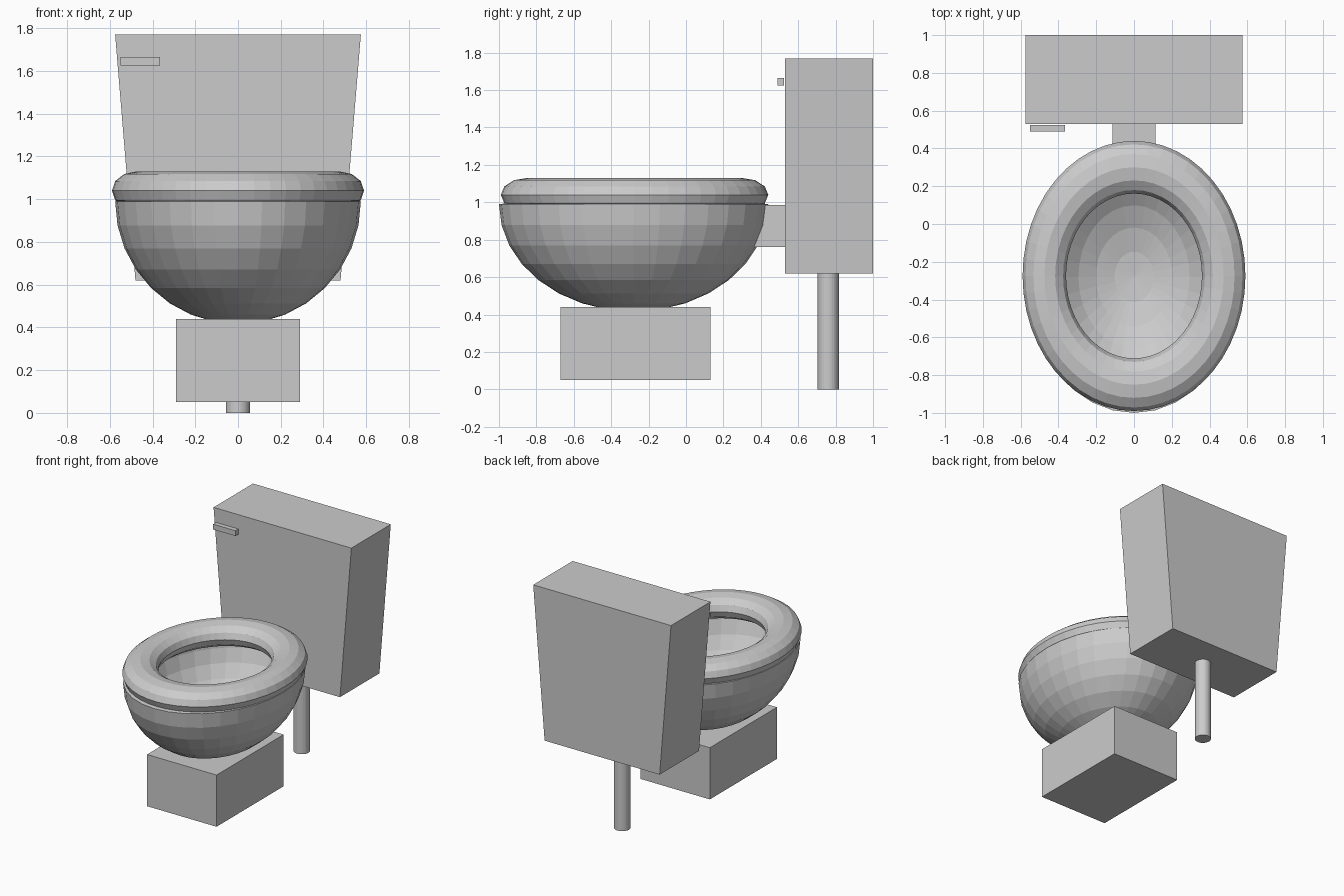
import bpy, bmesh
from math import cos, sin, tau
from mathutils import Matrix

if "Cube" in bpy.data.objects:
    bpy.data.objects.remove(bpy.data.objects["Cube"])


def finish(name, bm):
    bmesh.ops.recalc_face_normals(bm, faces=bm.faces)
    mesh = bpy.data.meshes.new(name)
    bm.to_mesh(mesh)
    bm.free()
    obj = bpy.data.objects.new(name, mesh)
    bpy.context.collection.objects.link(obj)
    return obj


def prism(name, x_low, x_high, y_low, y_high, z):
    """Box whose x and y ranges may differ between bottom and top."""
    bm = bmesh.new()
    bmesh.ops.create_cube(bm, size=1)
    for v in bm.verts:
        top = v.co.z > 0
        xs, ys = (x_high, y_high) if top else (x_low, y_low)
        v.co = (xs[v.co.x > 0], ys[v.co.y > 0], z[top])
    return finish(name, bm)


def box(name, x, y, z):
    return prism(name, x, x, y, y, z)


# Pedestal, tapered tank, flush handle and bowl-to-tank connector
box("pedestal", (-0.29, 0.29), (-0.67, 0.13), (0.05, 0.44))
prism("tank", (-0.48, 0.48), (-0.575, 0.575), (0.53, 1.0), (0.53, 1.0), (0.62, 1.77))
box("flush_handle", (-0.55, -0.365), (0.49, 0.525), (1.625, 1.665))
prism("connector", (-0.115, 0.115), (-0.115, 0.115), (0.36, 0.53), (0.42, 0.53), (0.76, 0.985))

# Water pipe under the tank
bm = bmesh.new()
bmesh.ops.create_cone(bm, cap_ends=True, segments=32, radius1=0.057, radius2=0.057,
                      depth=0.63, matrix=Matrix.Translation((0, 0.76, 0.315)))
finish("water_pipe", bm)

# Bowl: lower half of an ellipsoid with an inward wall thickness
bm = bmesh.new()
bmesh.ops.create_uvsphere(bm, u_segments=32, v_segments=16, radius=1)
bmesh.ops.delete(bm, geom=[v for v in bm.verts if v.co.z > 0.01], context='VERTS')
bmesh.ops.scale(bm, vec=(0.575, 0.72, 0.574), verts=bm.verts)
bmesh.ops.translate(bm, vec=(0, -0.28, 0.99), verts=bm.verts)
# normals must point outward so the wall grows inward
bowl = finish("bowl", bm)
if bowl.data.polygons[0].normal.dot(bowl.data.polygons[0].center - Matrix.Translation((0, -0.28, 0.99)).translation) < 0:
    bowl.data.flip_normals()
wall = bowl.modifiers.new("wall", 'SOLIDIFY')
wall.thickness = 0.045
wall.offset = -1

# Seat: elliptical flattened torus
bm = bmesh.new()
N, M = 48, 12
rings = []
for i in range(N):
    a = tau * i / N
    ring = []
    for j in range(M):
        b = tau * j / M
        r = 0.805 + 0.195 * cos(b)
        ring.append(bm.verts.new((0.59 * r * cos(a), -0.275 + 0.715 * r * sin(a),
                                  1.04 + 0.09 * sin(b))))
    rings.append(ring)
for i in range(N):
    p, q = rings[i], rings[(i + 1) % N]
    for j in range(M):
        k = (j + 1) % M
        bm.faces.new((p[j], q[j], q[k], p[k]))
finish("seat", bm)
